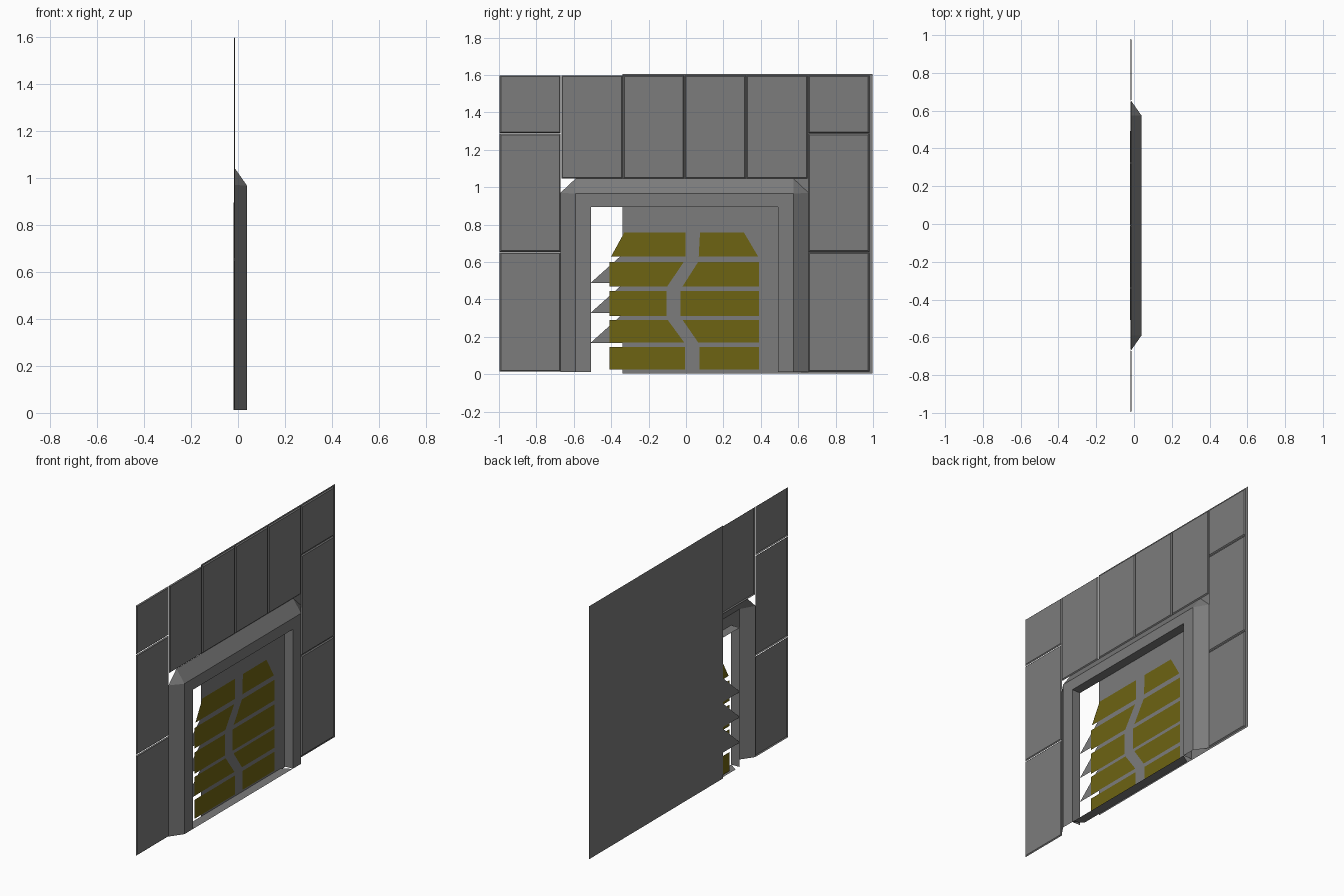
import bpy, bmesh

if "Cube" in bpy.data.objects:
    bpy.data.objects.remove(bpy.data.objects["Cube"])

C = -0.008          # centre line of the tiled wall and door frame
BACK = -0.02        # rear plane of the wall


def material(name, rgb):
    m = bpy.data.materials.new(name)
    m.diffuse_color = (*rgb, 1)
    m.use_nodes = True
    m.node_tree.nodes["Principled BSDF"].inputs["Base Color"].default_value = m.diffuse_color
    return m


GREY = material("dark grey metal", (0.2, 0.2, 0.2))
YELLOW = material("dark yellow paint", (0.155, 0.125, 0.006))


def make(name, faces, mat):
    """Build an object from polygons, dropping repeated corners."""
    bm = bmesh.new()
    for pts in faces:
        pts = list(dict.fromkeys(pts))
        if len(pts) > 2:
            bm.faces.new([bm.verts.new(p) for p in pts])
    bmesh.ops.remove_doubles(bm, verts=bm.verts[:], dist=1e-5)
    me = bpy.data.meshes.new(name)
    bm.to_mesh(me)
    bm.free()
    me.materials.append(mat)
    ob = bpy.data.objects.new(name, me)
    bpy.context.collection.objects.link(ob)
    return ob


def rect(y0, y1, z0, z1):
    return [(y0, z0), (y1, z0), (y1, z1), (y0, z1)]


def at(x, pts):
    return [(x, y, z) for y, z in pts]


def tile(name, y0, y1, z0, z1):
    """Wall tile: raised face with a narrow bevelled rim."""
    g, b = 0.002, 0.008
    low = at(BACK + 0.002, rect(y0 + g, y1 - g, z0 + g, z1 - g))
    top = at(-0.012, rect(y0 + b, y1 - b, z0 + b, z1 - b))
    sides = [(low[i], low[(i + 1) % 4], top[(i + 1) % 4], top[i]) for i in range(4)]
    make(name, [top] + sides, GREY)


# Wall tiles: three down each side, four above the door
P = 0.33
for side, k in (("left", -3), ("right", 2)):
    for i, (z0, z1) in enumerate([(0.013, 0.652), (0.652, 1.288), (1.288, 1.6)]):
        tile(f"{side}_wall_tile_{i + 1}", C + k * P, C + (k + 1) * P, z0, z1)
for k in range(-2, 2):
    tile(f"upper_wall_tile_{k + 3}", C + k * P, C + (k + 1) * P, 1.043, 1.6)

# Backing sheet, which stops part way across the doorway
make("backing_sheet", [at(BACK - 0.001, rect(-0.34, 0.998, 0.005, 1.606))], GREY)


# Door frame: open-backed shell lofted through four arch-shaped rails
def arch(x, half, shoulder, top_half, top):
    left = [(-half, 0.013), (-half, shoulder), (-top_half, top)]
    right = [(-y, z) for y, z in reversed(left)]
    return [(x, round(C + y, 4), z) for y, z in left + right]


rails = [arch(BACK + 0.003, 0.663, 0.97, 0.583, 1.045),
         arch(0.039, 0.583, 0.965, 0.583, 0.965),
         arch(0.039, 0.5, 0.895, 0.5, 0.895),
         arch(BACK, 0.5, 0.895, 0.5, 0.895)]
frame = []
for a, b in zip(rails, rails[1:]):
    for i in range(5):
        frame.append((a[i], b[i], b[i + 1], a[i + 1]))
make("door_frame", frame, GREY)

# Tapered door sill
make("door_sill", [[(0.039, C - 0.5, 0.013), (0.039, C + 0.5, 0.013),
                    (BACK, C + 0.46, 0.013), (BACK, C - 0.46, 0.013)]], GREY)

# Pointed door teeth along the open edge
for i in range(3):
    z = 0.168 + 0.16 * i
    make(f"door_tooth_{i + 1}",
         [at(BACK, [(-0.51, z), (-0.34, z), (-0.34, z + 0.152)])], GREY)

# Yellow door plates: (bottom z, top z, then left and right plates as
# bottom-left, bottom-right, top-right, top-left y positions)
rows = [
    (0.025, 0.145, (-0.41, -0.006, -0.006, -0.41), (0.072, 0.39, 0.39, 0.072)),
    (0.17, 0.29, (-0.41, -0.01, -0.098, -0.41), (0.065, 0.39, 0.39, -0.018)),
    (0.31, 0.445, (-0.41, -0.105, -0.105, -0.41), (-0.03, 0.39, 0.39, -0.03)),
    (0.47, 0.6, (-0.41, -0.1, -0.012, -0.41), (-0.018, 0.39, 0.39, 0.065)),
    (0.63, 0.757, (-0.4, -0.004, -0.004, -0.33), (0.068, 0.385, 0.31, 0.075)),
]
for i, (z0, z1, *plates) in enumerate(rows):
    for side, ys in zip(("left", "right"), plates):
        make(f"{side}_door_plate_{i + 1}",
             [at(-0.018, list(zip(ys, (z0, z0, z1, z1))))], YELLOW)
